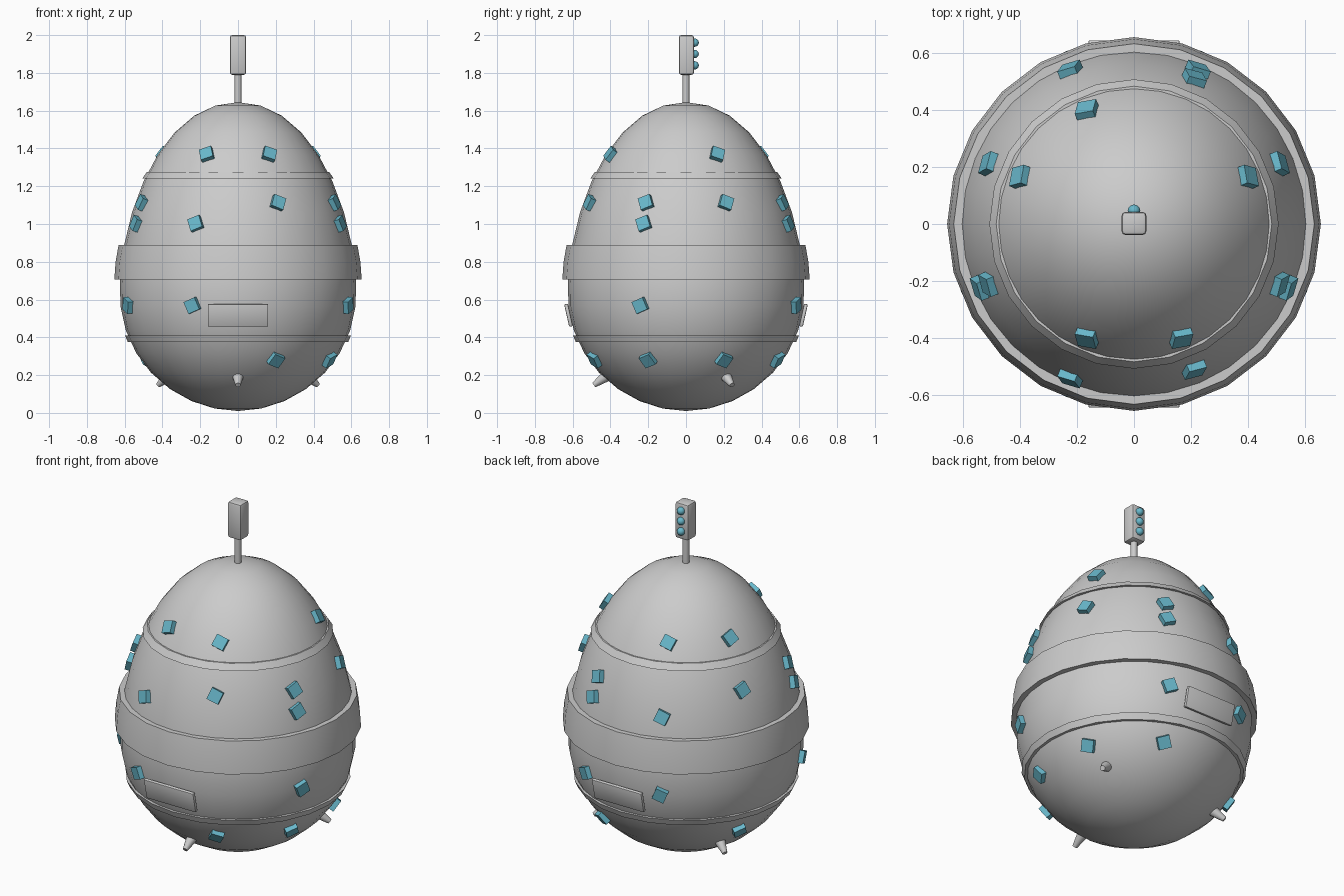
import bpy, bmesh, math
from mathutils import Vector, Matrix

if "Cube" in bpy.data.objects:
    bpy.data.objects.remove(bpy.data.objects["Cube"])


def material(name, rgb):
    m = bpy.data.materials.new(name)
    m.diffuse_color = (*rgb, 1)
    m.use_nodes = True
    m.node_tree.nodes["Principled BSDF"].inputs["Base Color"].default_value = m.diffuse_color
    return m


GREY = material("light_grey", (0.6, 0.6, 0.6))
CYAN = material("cyan_blue", (0.14, 0.48, 0.6))


def finish(name, bm, mat, smooth=True):
    bmesh.ops.recalc_face_normals(bm, faces=bm.faces)
    me = bpy.data.meshes.new(name)
    bm.to_mesh(me)
    bm.free()
    ob = bpy.data.objects.new(name, me)
    bpy.context.collection.objects.link(ob)
    me.materials.append(mat)
    if smooth:
        bpy.ops.object.select_all(action='DESELECT')
        ob.select_set(True)
        bpy.context.view_layer.objects.active = ob
        bpy.ops.object.shade_smooth_by_angle(angle=math.radians(30))
    return ob


def lathe(name, profile, segments, mat, closed=False):
    """Spin (radius, height) points around the z axis."""
    bm = bmesh.new()
    vs = [bm.verts.new((r, 0, z)) for r, z in profile]
    pairs = list(zip(vs, vs[1:])) + ([(vs[-1], vs[0])] if closed else [])
    es = [bm.edges.new(p) for p in pairs]
    bmesh.ops.spin(bm, geom=vs + es, cent=(0, 0, 0), axis=(0, 0, 1),
                   angle=2 * math.pi, steps=segments, use_duplicate=False)
    bmesh.ops.remove_doubles(bm, verts=bm.verts, dist=0.0005)
    return finish(name, bm, mat)


def box(name, size, matrix, mat, bevel=0.0, segments=1):
    bm = bmesh.new()
    bmesh.ops.create_cube(bm, size=1)
    bmesh.ops.scale(bm, vec=size, verts=bm.verts)
    if bevel:
        bmesh.ops.bevel(bm, geom=bm.edges[:], offset=bevel, segments=segments,
                        profile=0.5, affect='EDGES')
    bm.transform(matrix)
    return finish(name, bm, mat, smooth=bevel > 0)


def cone(name, r1, r2, start, end, mat, segments=16):
    d = end - start
    bm = bmesh.new()
    bmesh.ops.create_cone(bm, cap_ends=True, segments=segments, radius1=r1,
                          radius2=r2, depth=d.length)
    rot = Vector((0, 0, 1)).rotation_difference(d).to_matrix().to_4x4()
    bm.transform(Matrix.Translation((start + end) / 2) @ rot)
    return finish(name, bm, mat)


# Egg outline as a function of latitude
MID = 0.7


def egg(t):
    s, c = math.sin(t), math.cos(t)
    return 0.625 * c * (1 - 0.08 * s * c), MID + (0.945 if s > 0 else 0.69) * s


# Egg body
outline = [egg(math.pi * (i / 16 - 0.5)) for i in range(17)]
lathe("egg_body", outline, 32, GREY)

# Raised bands around the body
lathe("upper_band", [(0.45, 1.24), (0.507, 1.24), (0.483, 1.275), (0.45, 1.275)],
      24, GREY, True)
lathe("middle_band", [(0.58, 0.705), (0.655, 0.705), (0.648, 0.80), (0.632, 0.89),
                      (0.58, 0.89)], 24, GREY, True)
lathe("lower_band", [(0.53, 0.375), (0.583, 0.375), (0.598, 0.41), (0.53, 0.41)],
      24, GREY, True)

# Small blue tiles: height -> eighth-turn slots that are filled
tiles = {1.365: (0, 2, 3, 5, 6),
         1.11: (0, 1, 3, 4, 6, 7),
         1.0: (1, 2, 4, 5, 7),
         0.57: (1, 2, 4, 5, 7),
         0.285: (0, 1, 3, 6, 7)}
for z, slots in tiles.items():
    t = math.asin((z - MID) / (0.945 if z > MID else 0.69))
    (r0, z0), (r1, z1) = egg(t - 0.02), egg(t + 0.02)
    for k in slots:
        a = math.radians(22.5 + 45 * k)
        ca, sa = math.cos(a), math.sin(a)
        n = Vector(((z1 - z0) * ca, (z1 - z0) * sa, r0 - r1)).normalized()
        r = egg(t)[0]
        pos = Vector((r * ca, r * sa, z)) + n * 0.008
        rot = Vector((0, 0, 1)).rotation_difference(n).to_matrix().to_4x4()
        box("tile", (0.068, 0.068, 0.03), Matrix.Translation(pos) @ rot, CYAN)

# Tilted plates on the front and back
for name, s in (("front_plate", -1), ("back_plate", 1)):
    m = Matrix.Translation((0, s * 0.622, 0.517)) @ Matrix.Rotation(s * -0.22, 4, 'X')
    box(name, (0.32, 0.02, 0.122), m, GREY, 0.006, 2)

# Three short feet pointing outwards and down
for deg in (270, 30, 150):
    d = Vector((math.cos(math.radians(deg)), math.sin(math.radians(deg)), 0))
    cone("foot", 0.032, 0.014, d * 0.415 + Vector((0, 0, 0.2)),
         d * 0.488 + Vector((0, 0, 0.147)), GREY)

# Antenna pole, head and signal lamps
cone("antenna_pole", 0.018, 0.018, Vector((0, 0, 1.62)), Vector((0, 0, 1.81)), GREY)
box("antenna_head", (0.086, 0.08, 0.21), Matrix.Translation((0, 0.002, 1.895)),
    GREY, 0.012, 2)
for z in (1.84, 1.9, 1.96):
    bm = bmesh.new()
    bmesh.ops.create_uvsphere(bm, u_segments=16, v_segments=10, radius=0.022)
    bm.transform(Matrix.Translation((0, 0.046, z)))
    finish("signal_lamp", bm, CYAN)
